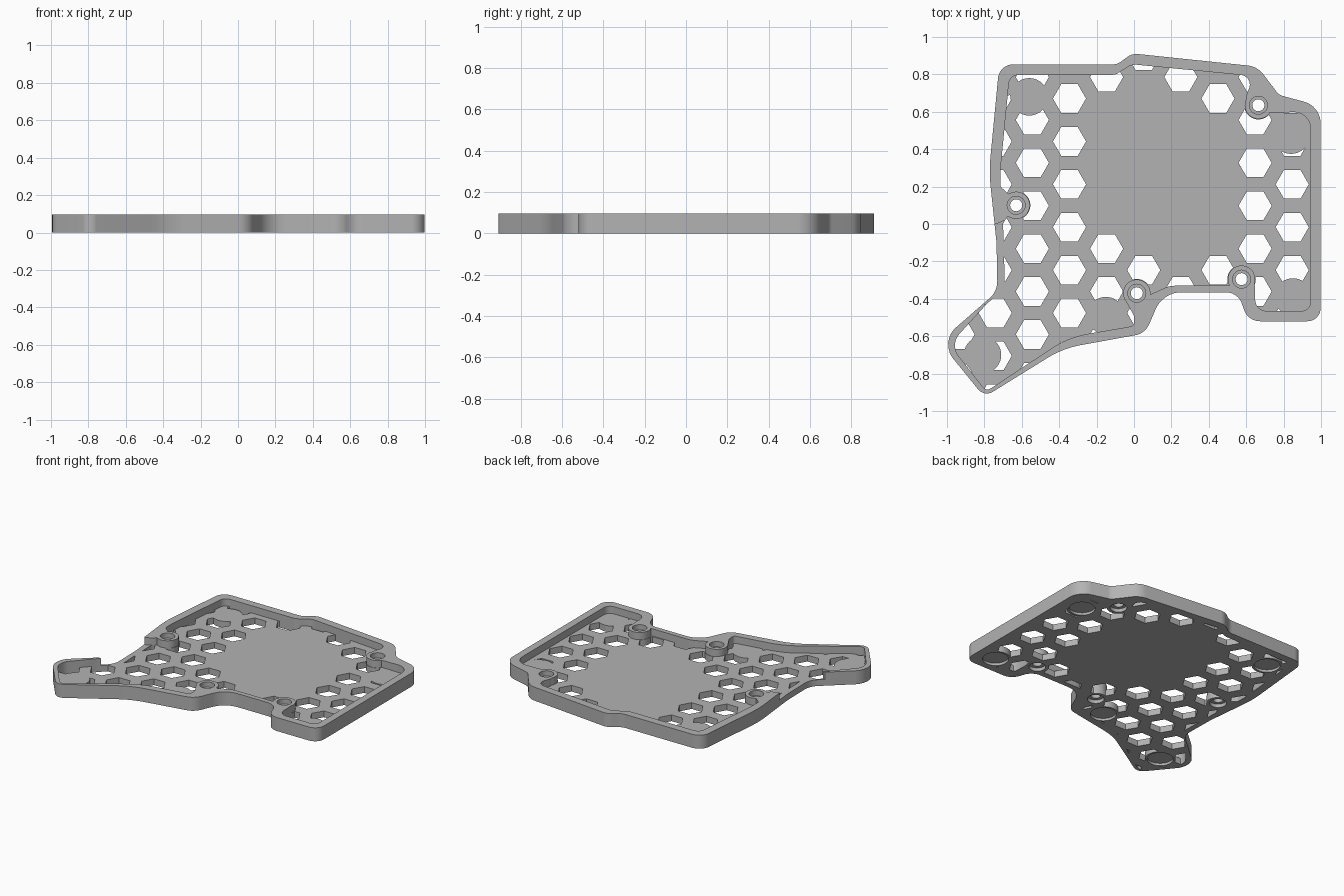
import bpy
import bmesh
from math import cos, sin, hypot, pi, tan
from mathutils import Vector

HEIGHT, FLOOR = 0.097, 0.045

cube = bpy.data.objects.get("Cube")
if cube:
    bpy.data.objects.remove(cube, do_unlink=True)


def rounded(corners, steps=8):
    """Turn (x, y, radius) corners into a polygon with filleted corners."""
    points = []
    count = len(corners)
    for i, (x, y, radius) in enumerate(corners):
        here = Vector((x, y))
        if not radius:
            points.append(here)
            continue
        before = Vector(corners[i - 1][:2]) - here
        after = Vector(corners[(i + 1) % count][:2]) - here
        half = before.angle(after) / 2
        reach = min(radius / tan(half), before.length * 0.48, after.length * 0.48)
        start = here + before.normalized() * reach
        end = here + after.normalized() * reach
        bisector = (before.normalized() + after.normalized()).normalized()
        centre = here + bisector * (reach / cos(half))
        size = reach * tan(half)
        for k in range(steps + 1):
            ray = (start - centre).lerp(end - centre, k / steps)
            points.append(centre + ray.normalized() * size)
    return points


def circle(x, y, radius, sides=40):
    return [Vector((x + radius * cos(2 * pi * k / sides),
                    y + radius * sin(2 * pi * k / sides))) for k in range(sides)]


def prisms(name, shapes, low, high):
    """One object holding an upright prism for every polygon."""
    bm = bmesh.new()
    for shape in shapes:
        face = bm.faces.new([bm.verts.new((p.x, p.y, low)) for p in shape])
        top = bmesh.ops.extrude_face_region(bm, geom=[face])["geom"]
        moved = [v for v in top if isinstance(v, bmesh.types.BMVert)]
        bmesh.ops.translate(bm, verts=moved, vec=(0, 0, high - low))
    bmesh.ops.recalc_face_normals(bm, faces=bm.faces)
    mesh = bpy.data.meshes.new(name)
    bm.to_mesh(mesh)
    bm.free()
    obj = bpy.data.objects.new(name, mesh)
    bpy.context.collection.objects.link(obj)
    return obj


def combine(target, tool, operation="DIFFERENCE"):
    """Apply a boolean and throw the cutter away."""
    tool.hide_render = True
    mod = target.modifiers.new("cut", "BOOLEAN")
    mod.operation, mod.solver, mod.object = operation, "EXACT", tool
    bpy.context.view_layer.objects.active = target
    bpy.ops.object.modifier_apply(modifier=mod.name)
    bpy.data.objects.remove(tool, do_unlink=True)


# Outer silhouette, clockwise from the back right corner
outline = [
    (-.72, .853, .08), (-.09, .853, .08), (-.01, .912, .08), (.66, .842, .12),
    (.775, .69, .06), (.998, .63, .12), (.998, -.52, .07), (.61, -.52, .09),
    (.555, -.365, .09), (.155, -.365, .15), (.06, -.585, .1), (-.38, -.665, .5),
    (-.8, -.925, .06), (-1.04, -.63, .12), (-.73, -.36, .12), (-.735, -.1, .5),
    (-.775, .28, .8)]

# Inside of the rim, running into each screw boss
inner = [
    (-.665, .797, .05), (-.1, .797, .08), (-.01, .854, .08), (.64, .79, .07),
    (.59, .66, .05), (.665, .6, 0), (.72, .595, 0), (.945, .6, .09),
    (.945, -.465, .05), (.65, -.465, .06), (.645, -.31, 0), (.575, -.295, 0),
    (.51, -.33, .02), (.19, -.33, .15), (.08, -.38, 0), (.015, -.37, 0),
    (-.04, -.42, 0), (0, -.49, .04), (0, -.545, .02), (-.35, -.605, .5),
    (-.79, -.895, .03), (-.985, -.645, .09), (-.79, -.43, 0)]
left_wall = [(-.69, .02, 0), (-.63, .1, 0), (-.67, .16, 0), (-.715, .2, .03), (-.715, .28, .4)]
opening = [(-.86, -.41, 0), (-.9, .03, 0), (-.735, 0, 0)]
closed_side = [(-.69, -.34, 0), (-.7, 0, 0)]

bosses = [(.665, .635), (-.63, .1), (.575, -.295), (.015, -.37)]
feet = [(.84, .475), (.85, -.39), (-.15, -.49), (-.81, -.7), (-.56, .68)]


def discs(name, centres, radius, low, high):
    return prisms(name, [circle(x, y, radius) for x, y in centres], low, high)


# Tray body with its cavity, leaving the bosses standing
tray = prisms("tray", [rounded(outline)], 0, HEIGHT)
cavity = prisms("cavity", [rounded(inner + opening + left_wall)], FLOOR, 1)
combine(cavity, discs("boss", bosses, .073, -1, 2))
combine(tray, cavity)

# Honeycomb vents, leaving a solid middle and solid pads over the feet
cells = []
for column in range(-1, 10):
    x = -.742 + .1985 * column
    for row in range(-1, 9):
        y = -.705 + .2293 * (row + (column % 2) / 2)
        if hypot(x - .17, y - .27) > .45:
            cells.append(circle(x, y, .0885, 6))
vents = prisms("vents", cells, -.1, .08)
combine(vents, prisms("vent_limit", [rounded(inner + closed_side + left_wall)], -.5, .5), "INTERSECT")
combine(vents, discs("boss_keep", bosses, .076, -1, 1))
combine(vents, discs("foot_keep", feet, .1, -1, 1))
combine(tray, vents)

# Screw holes stepped from both sides, and shallow foot recesses underneath
combine(tray, discs("screw_hole", bosses, .032, -1, 1))
combine(tray, discs("screw_seat", bosses, .048, .06, 1))
combine(tray, discs("screw_recess", bosses, .055, -1, .025))
combine(tray, discs("foot_recess", feet, .085, -1, .018))

# Single grey plastic
grey = bpy.data.materials.new("grey_plastic")
grey.use_nodes = True
colour = (.45, .45, .45, 1)
grey.diffuse_color = colour
grey.node_tree.nodes["Principled BSDF"].inputs["Base Color"].default_value = colour
tray.data.materials.clear()
tray.data.materials.append(grey)
for face in tray.data.polygons:
    face.material_index = 0

bpy.ops.object.select_all(action="DESELECT")
tray.select_set(True)
bpy.context.view_layer.objects.active = tray
bpy.ops.object.shade_smooth_by_angle(angle=pi / 6)
